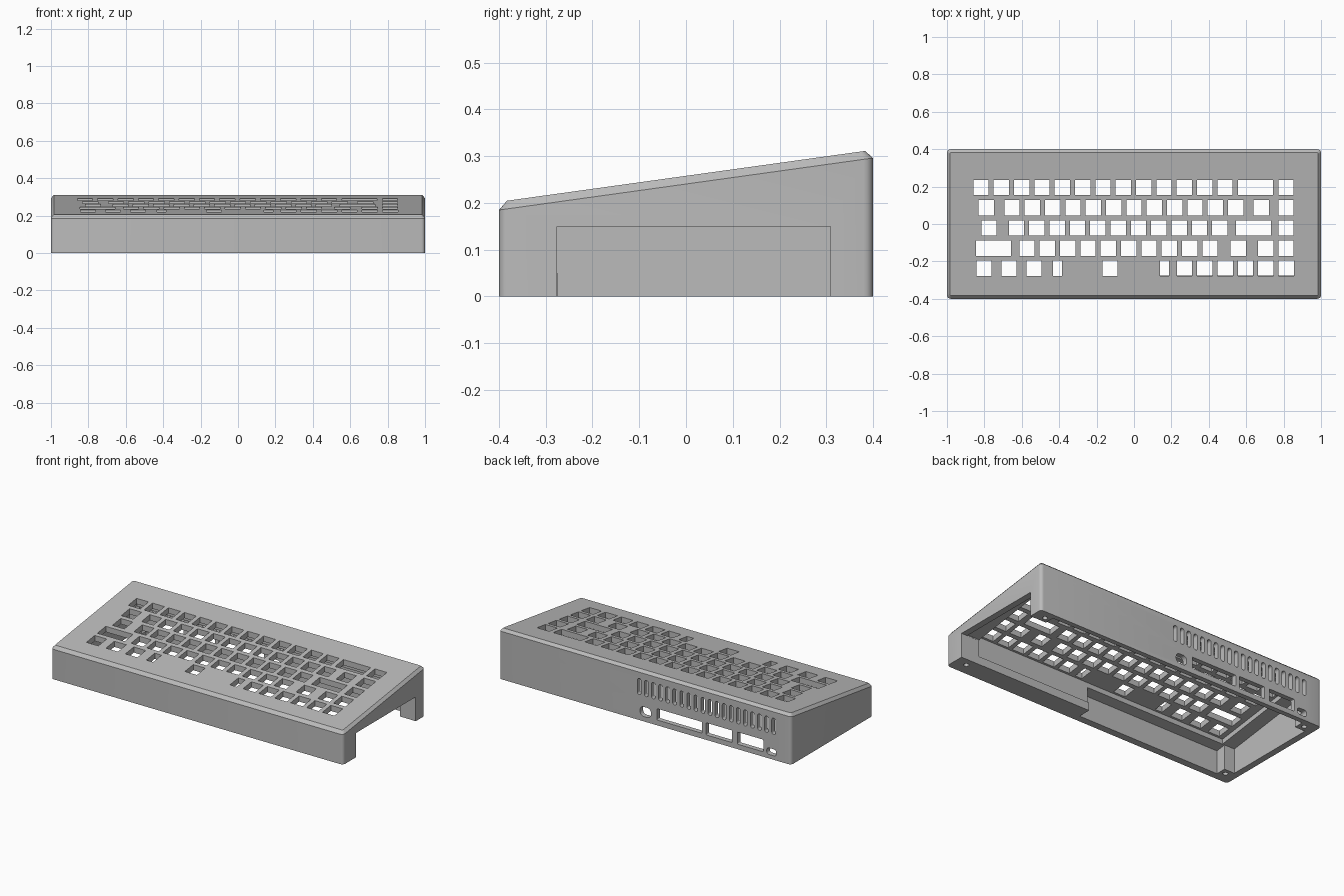
import bpy, bmesh, math

SLOPE = 0.139          # rise of the top face from front to back
MID, TOP = 0.2405, 0.258

old = bpy.data.objects.get("Cube")
if old:
    bpy.data.objects.remove(old, do_unlink=True)

grey = bpy.data.materials.new("light grey plastic")
grey.use_nodes = True
COLOUR = (0.5, 0.5, 0.5, 1)
grey.diffuse_color = COLOUR
grey.node_tree.nodes["Principled BSDF"].inputs["Base Color"].default_value = COLOUR


def rounded(cx, cy, w, h, r, steps=4):
    """Counter-clockwise rounded rectangle outline."""
    pts = []
    for i, (sx, sy) in enumerate([(1, 1), (-1, 1), (-1, -1), (1, -1)]):
        for k in range(steps + 1):
            a = math.pi / 2 * (i + k / steps)
            pts.append((cx + sx * (w / 2 - r) + r * math.cos(a),
                        cy + sy * (h / 2 - r) + r * math.sin(a)))
    return pts


def box(cx, cy, w, h):
    return [(cx + sx * w / 2, cy + sy * h / 2)
            for sx, sy in [(1, 1), (-1, 1), (-1, -1), (1, -1)]]


def loft(bm, rings):
    """Skin a stack of equal outlines and cap both ends."""
    rows = [[bm.verts.new(p) for p in ring] for ring in rings]
    n = len(rows[0])
    for lo, hi in zip(rows, rows[1:]):
        for i in range(n):
            j = (i + 1) % n
            bm.faces.new((lo[i], lo[j], hi[j], hi[i]))
    bm.faces.new(rows[0][::-1])
    bm.faces.new(rows[-1])


def flat(pts, z):
    return [(x, y, z) for x, y in pts]


def sloped(pts, z):
    return [(x, y, z + SLOPE * y) for x, y in pts]


def through_back(pts):
    return [[(x, y, z) for x, z in pts] for y in (0.5, 0.33)]


def make(name, stacks):
    bm = bmesh.new()
    for rings in stacks:
        loft(bm, rings)
    bmesh.ops.recalc_face_normals(bm, faces=bm.faces)
    me = bpy.data.meshes.new(name)
    bm.to_mesh(me)
    bm.free()
    ob = bpy.data.objects.new(name, me)
    me.materials.append(grey)
    bpy.context.collection.objects.link(ob)
    return ob


# Outer shell: rounded corners, sloping top with a chamfered rim
outer = rounded(0, 0, 2, 0.8, 0.02)
rim = rounded(0, 0, 1.97, 0.766, 0.01)
case = make("keyboard_case", [[flat(outer, 0), sloped(outer, MID), sloped(rim, TOP)]])

# Hollow inside, leaving a thick front block and corner screw posts
hollow = [(-0.89, -0.355), (0.09, -0.355), (0.09, -0.275), (0.96, -0.275),
          (0.96, 0.31), (0.89, 0.31), (0.89, 0.37), (-0.89, 0.37),
          (-0.89, 0.31), (-0.96, 0.31), (-0.96, -0.29), (-0.89, -0.29)]
cutters = [make("cavity_cutter", [[flat(hollow, -0.1), sloped(hollow, TOP - 0.065)]])]

# Thinner pocket under the keys
pocket = box(0, -0.015, 1.75, 0.55)
cutters.append(make("pocket_cutter", [[flat(pocket, 0.05), sloped(pocket, TOP - 0.035)]]))

# Open side
side = box(1, 0.0165, 0.3, 0.585)
cutters.append(make("side_cutter", [[flat(side, -0.1), flat(side, 0.15)]]))

# Key openings: start of the run, number of keys, then extra (x, width) keys
KEY, PITCH = 0.082, 0.1087
WIDE, SLIM = 0.187, 0.047
rows = [
    (-0.818, 13, [(0.65, WIDE), (0.813, KEY)]),
    (-0.652, 12, [(-0.79, KEY), (0.68, KEY), (0.813, KEY)]),
    (-0.628, 11, [(-0.775, KEY), (0.64, WIDE), (0.813, KEY)]),
    (-0.572, 10, [(-0.75, WIDE), (0.557, KEY), (0.705, KEY), (0.813, KEY)]),
    (0.27, 6, [(-0.802, KEY), (-0.668, KEY), (-0.535, KEY), (-0.409, SLIM),
               (-0.128, KEY), (0.163, SLIM)]),
]
keys = []
for r, (start, count, extra) in enumerate(rows):
    for x, w in [(start + i * PITCH, KEY) for i in range(count)] + extra:
        hole = box(x, 0.195 - r * 0.108, w, KEY)
        keys.append([sloped(hole, TOP - 0.06), sloped(hole, TOP + 0.05)])
cutters.append(make("key_cutter", keys))

# Vents and ports in the back wall
back = [through_back(rounded(0.04 - i * 0.0484, 0.207, 0.026, 0.1, 0.0125))
        for i in range(20)]
for x, z, w, h, r in [(-0.003, 0.06, 0.075, 0.06, 0.025), (-0.236, 0.068, 0.31, 0.07, 0.005),
                      (-0.507, 0.068, 0.178, 0.075, 0.005), (-0.72, 0.068, 0.178, 0.075, 0.005),
                      (-0.865, 0.045, 0.065, 0.04, 0.015)]:
    back.append(through_back(rounded(x, z, w, h, r)))
cutters.append(make("back_cutter", back))

# Screw holes under the corner posts
screws = []
for x in (-0.925, 0.925):
    for y in (-0.325, 0.345):
        ring = rounded(x, y, 0.03, 0.03, 0.0149)
        screws.append([flat(ring, -0.1), flat(ring, 0.12)])
cutters.append(make("screw_cutter", screws))

# Cut everything, keep the finished shell only
for c in cutters:
    mod = case.modifiers.new(c.name, 'BOOLEAN')
    mod.operation, mod.solver, mod.object = 'DIFFERENCE', 'EXACT', c
    c.hide_render = True
bpy.context.view_layer.update()
done = bpy.data.meshes.new_from_object(case.evaluated_get(bpy.context.evaluated_depsgraph_get()))
case.modifiers.clear()
case.data = done
for c in cutters:
    bpy.data.objects.remove(c, do_unlink=True)

bpy.ops.object.select_all(action='DESELECT')
case.select_set(True)
bpy.context.view_layer.objects.active = case
bpy.ops.object.shade_smooth_by_angle(angle=math.radians(30))
